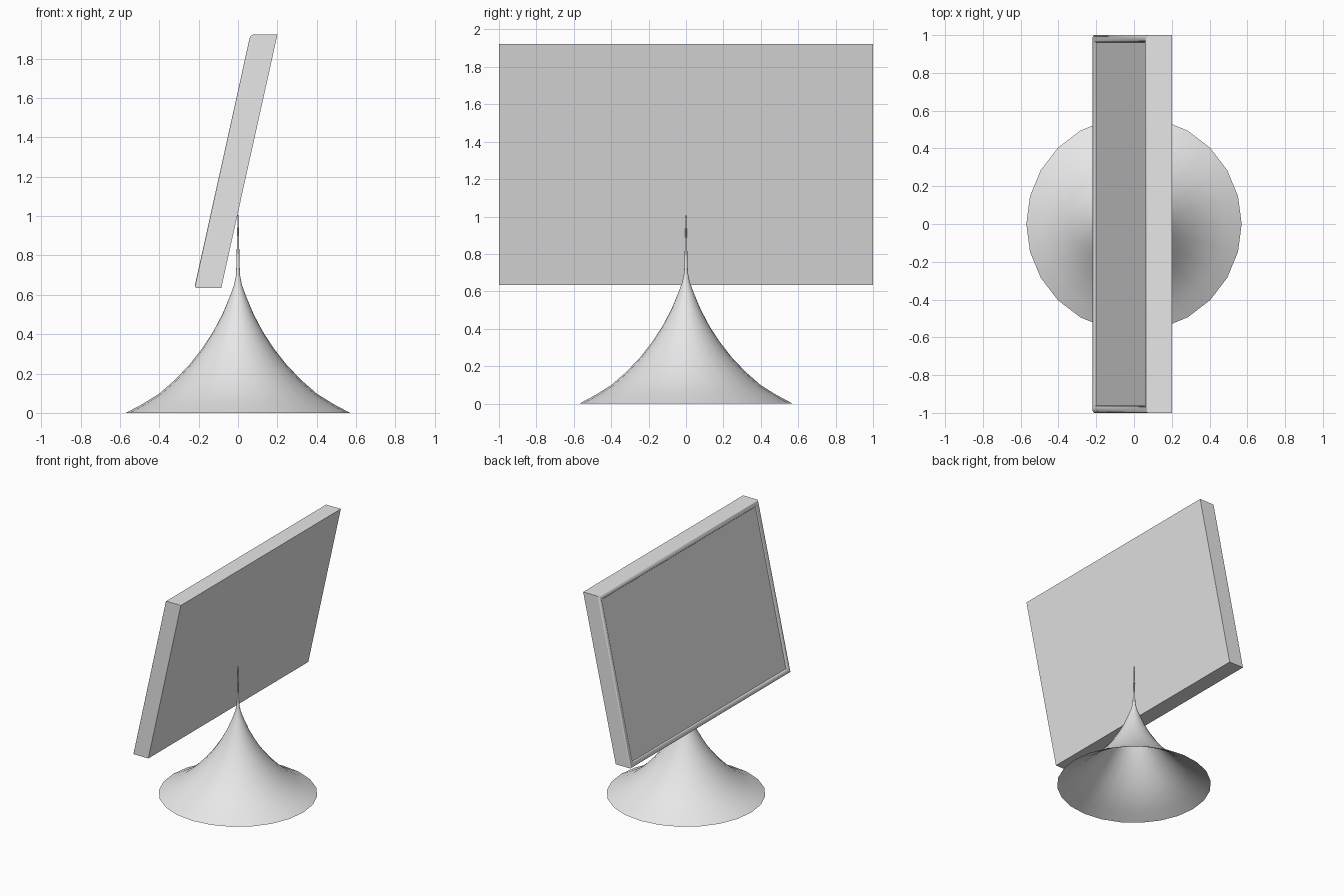
import bpy, bmesh, math

if "Cube" in bpy.data.objects:
    bpy.data.objects.remove(bpy.data.objects["Cube"], do_unlink=True)

grey = bpy.data.materials.new("light_grey")
grey.use_nodes = True
grey.diffuse_color = (0.8, 0.8, 0.8, 1)
grey.node_tree.nodes["Principled BSDF"].inputs["Base Color"].default_value = (0.8, 0.8, 0.8, 1)

Z0, Z1, HALF = 0.635, 1.922, 1.0      # panel bottom, top, half width
LEAN = 0.285 / (Z1 - Z0)              # x shift per unit of height
FRONT, THICK, RIM = -0.21, 0.125, 0.012


def finish(name, bm, smooth=None):
    """Turn a bmesh into a coloured object, optionally smooth shaded."""
    bmesh.ops.recalc_face_normals(bm, faces=bm.faces)
    mesh = bpy.data.meshes.new(name)
    bm.to_mesh(mesh)
    bm.free()
    obj = bpy.data.objects.new(name, mesh)
    mesh.materials.append(grey)
    bpy.context.collection.objects.link(obj)
    if smooth:
        bpy.ops.object.select_all(action='DESELECT')
        obj.select_set(True)
        bpy.context.view_layer.objects.active = obj
        bpy.ops.object.shade_smooth_by_angle(angle=math.radians(smooth))
    return obj


def rect_loop(bm, inset, depth):
    """Rectangle on the leaning panel plane, inset from the edge."""
    y = HALF - inset
    corners = [(-y, Z0 + inset), (y, Z0 + inset), (y, Z1 - inset), (-y, Z1 - inset)]
    return [bm.verts.new((FRONT + (z - Z0) * LEAN + depth, cy, z)) for cy, z in corners]


def bridge(bm, a, b):
    n = len(a)
    for i in range(n):
        j = (i + 1) % n
        bm.faces.new((a[i], a[j], b[j], b[i]))


# Leaning panel body; its front face is the screen
bm = bmesh.new()
front, back = rect_loop(bm, 0, 0), rect_loop(bm, 0, THICK)
bridge(bm, front, back)
bm.faces.new(front)
bm.faces.new(back)
finish("display_panel", bm)

# Half-round bezel moulding around the screen
bm = bmesh.new()
STEPS, WIDTH = 8, 0.038
loops = []
for i in range(STEPS + 1):
    a = math.pi * i / STEPS
    loops.append(rect_loop(bm, WIDTH / 2 * (1 - math.cos(a)), -RIM * math.sin(a)))
for a, b in zip(loops, loops[1:] + loops[:1]):
    bridge(bm, a, b)
finish("bezel_frame", bm, 50)

# Flared hollow stand tapering into a thin spike
profile = [(0.57, 0), (0.485, 0.045), (0.40, 0.098), (0.32, 0.168), (0.245, 0.247),
           (0.18, 0.33), (0.125, 0.415), (0.08, 0.50), (0.044, 0.585), (0.02, 0.65),
           (0.010, 0.70), (0.007, 0.80), (0.005, 0.90), (0.002, 1.005)]
SIDES = 24
bm = bmesh.new()
rings = [[bm.verts.new((r * math.cos(2 * math.pi * k / SIDES),
                        r * math.sin(2 * math.pi * k / SIDES), z)) for k in range(SIDES)]
         for r, z in profile]
for a, b in zip(rings, rings[1:]):
    bridge(bm, a, b)
bm.faces.new(rings[-1])
finish("flared_stand", bm, 60)
